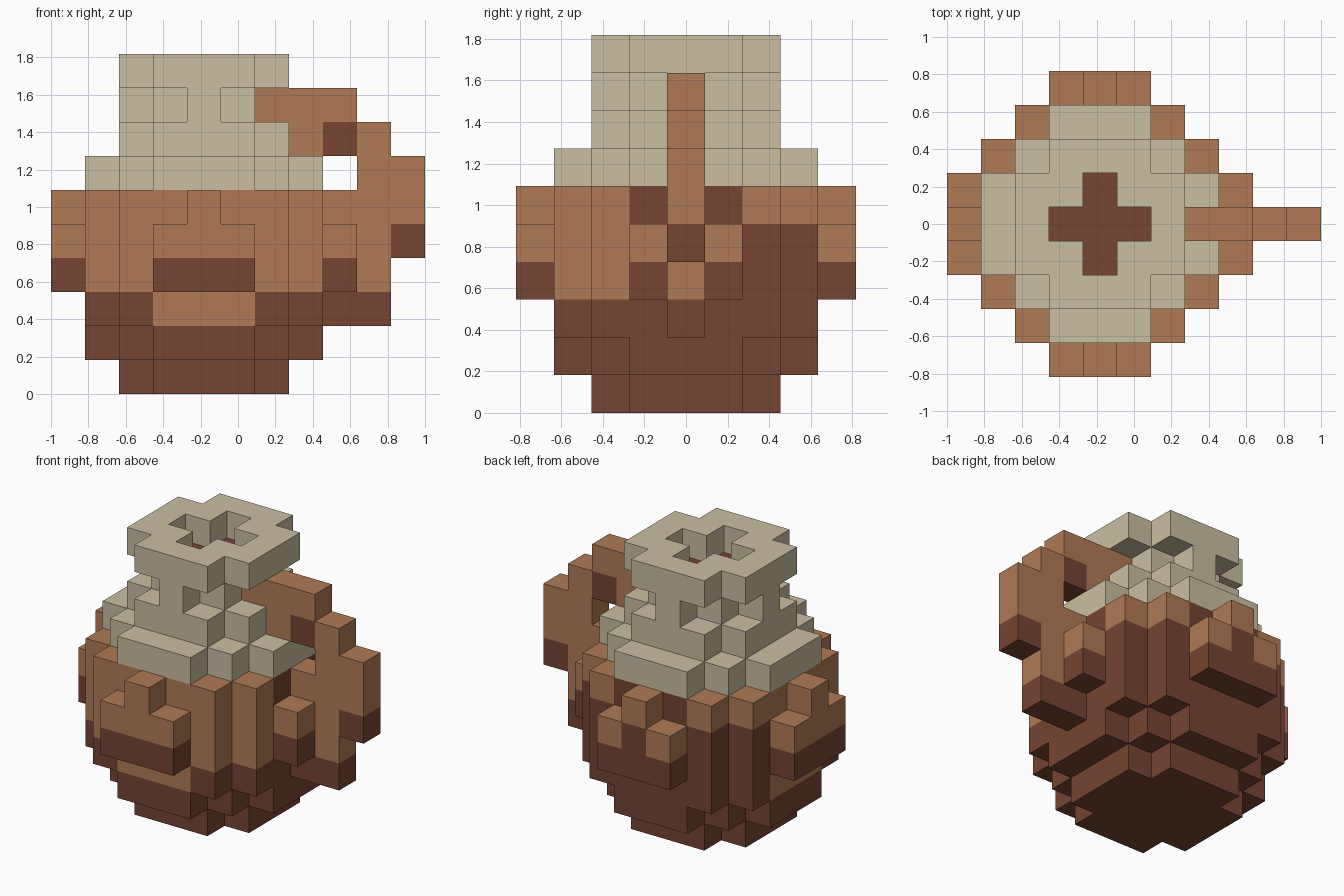
import bpy, bmesh
from mathutils import Vector

if "Cube" in bpy.data.objects:
    bpy.data.objects.remove(bpy.data.objects["Cube"])

UNIT = 2 / 11          # edge of one block
SHIFT = -UNIT          # the pot axis sits left of the handle


def material(name, rgb):
    mat = bpy.data.materials.new(name)
    mat.use_nodes = True
    mat.diffuse_color = (*rgb, 1)
    mat.node_tree.nodes["Principled BSDF"].inputs["Base Color"].default_value = (*rgb, 1)
    return mat


MATERIALS = [
    material("cream glaze", (0.584, 0.521, 0.361)),
    material("light clay", (0.434, 0.195, 0.093)),
    material("dark clay", (0.178, 0.058, 0.033)),
]
CREAM, CLAY, DARK = range(3)
blocks = {}            # (x, y, z) -> (part, colour)


def put(part, x, y, z, colour):
    blocks[x, y, z] = (part, colour)


def slab(part, z, radius, reach, colour):
    """Stepped round layer: |x| + |y| is limited by reach."""
    span = range(-radius, radius + 1)
    for x in span:
        for y in span:
            if abs(x) + abs(y) <= reach:
                put(part, x, y, z, colour(x, y, z) if callable(colour) else colour)


def belly_colour(x, y, z):
    if z == 2:         # light patch below the front and left bosses
        patch = (y == -3 and abs(x) <= 1) or (x == -3 and abs(y) <= 1)
        return CLAY if patch else DARK
    if z == 5:         # light rim, dark beside the back and handle bosses
        gap = (x == 3 and abs(y) <= 1) or (y == 3 and abs(x) <= 1)
        return DARK if gap else CLAY
    return DARK if y > 0 else CLAY


# Pot base and belly
slab("pot_body", 0, 2, 3, DARK)
slab("pot_body", 1, 3, 4, DARK)
for z in range(2, 6):
    slab("pot_body", z, 3, 5, belly_colour)

# Stepped bosses on the four sides
for name, dx, dy in (("front_boss", 0, -1), ("back_boss", 0, 1),
                     ("left_boss", 1, 0), ("right_boss", -1, 0)):
    for s in (-1, 0, 1):
        x, y = 4 * dx + s * dy, 4 * dy + s * dx
        put(name, x, y, 3, DARK)
        put(name, x, y, 4, DARK if name == "back_boss" and s == 0 else CLAY)
    put(name, 4 * dx, 4 * dy, 5, CLAY)

# Shoulder, neck and lip
slab("shoulder", 6, 3, 4, CREAM)
slab("neck", 7, 2, 3, CREAM)
slab("neck", 8, 2, 2, CREAM)
slab("lip", 9, 2, 3, CREAM)

# Cross-shaped mouth with the dark contents one block down
slab("contents", 8, 1, 1, DARK)
for x, y in ((0, 0), (1, 0), (-1, 0), (0, 1), (0, -1)):
    del blocks[x, y, 9]

# Handle, listed by row as x positions
for z, light, dark in ((8, (2, 3, 4), ()), (7, (3, 5), (4,)), (6, (5, 6), ()),
                       (5, (5, 6), ()), (4, (5,), (6,)), (3, (5,), ()),
                       (2, (), (4, 5))):
    for x in light:
        put("handle", x, 0, z, CLAY)
    for x in dark:
        put("handle", x, 0, z, DARK)


def build(part):
    """Skin the exposed block sides of one part."""
    bm = bmesh.new()
    for cell, (owner, colour) in blocks.items():
        if owner != part:
            continue
        centre = Vector(cell) + Vector((0, 0, 0.5))
        for axis in range(3):
            for sign in (-1, 1):
                n = Vector((0, 0, 0))
                n[axis] = sign
                if tuple(int(c + d) for c, d in zip(cell, n)) in blocks:
                    continue
                u = Vector((0, 0, 0))
                u[(axis + 1) % 3] = 0.5
                v = n.cross(u)
                mid = centre + n / 2
                corners = (mid - u - v, mid + u - v, mid + u + v, mid - u + v)
                face = bm.faces.new([bm.verts.new(c * UNIT + Vector((SHIFT, 0, 0)))
                                     for c in corners])
                face.material_index = colour
    bmesh.ops.remove_doubles(bm, verts=bm.verts, dist=0.001)
    bmesh.ops.dissolve_limit(bm, angle_limit=0.01, verts=bm.verts, edges=bm.edges,
                             delimit={'MATERIAL'})
    mesh = bpy.data.meshes.new(part)
    bm.to_mesh(mesh)
    bm.free()
    for mat in MATERIALS:
        mesh.materials.append(mat)
    bpy.context.collection.objects.link(bpy.data.objects.new(part, mesh))


for part in sorted({owner for owner, _ in blocks.values()}):
    build(part)
